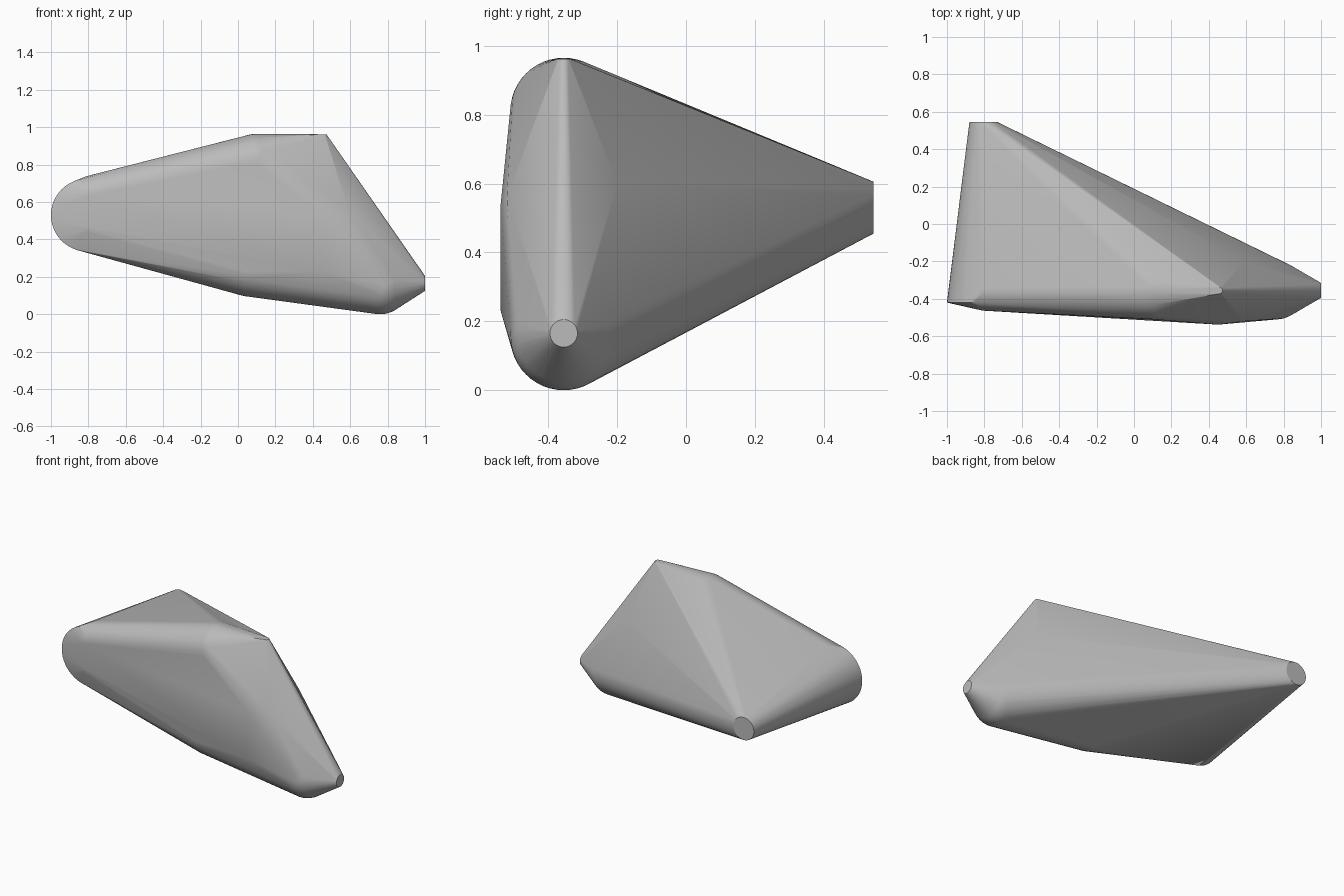
import bpy, bmesh, math
from mathutils import Vector, Matrix

cube = bpy.data.objects.get("Cube")
if cube:
    bpy.data.objects.remove(cube, do_unlink=True)

MID = -0.355          # depth of the main ridge plane
SEGMENTS = 48
bm = bmesh.new()


def disc(centre, radius, axis):
    """Circle of points facing along the given axis."""
    turn = Vector(axis).to_track_quat('Z', 'Y').to_matrix().to_4x4()
    bmesh.ops.create_circle(bm, segments=SEGMENTS, radius=radius,
                            matrix=Matrix.Translation(centre) @ turn)


def ball(centre, radius):
    bmesh.ops.create_uvsphere(bm, u_segments=SEGMENTS, v_segments=SEGMENTS // 2,
                              radius=radius, matrix=Matrix.Translation(centre))


X, Y, Z = (1, 0, 0), (0, 1, 0), (0, 0, 1)

# Tapered rear boom and its broad rounded front end
disc((-0.805, 0.545, 0.53), 0.075, Y)
disc((-0.805, -0.42, 0.53), 0.195, Y)

# Narrow side nose
disc((-0.81, MID, 0.63), 0.108, X)
disc((-0.81, MID, 0.47), 0.108, X)

# Rounded middle shoulders
ball((0.1, MID, 0.81), 0.155)
ball((0.06, MID, 0.25), 0.155)

# Lower side tip
ball((0.76, MID, 0.155), 0.155)
disc((1.0, MID, 0.165), 0.04, X)

# Upper tip
disc((0.455, MID, 0.962), 0.018, Z)

# Faceted cheek corners, front and back
for corner in ((0.59, -0.2, 0.6), (0.59, -0.52, 0.56),
               (0.45, -0.538, 0.54), (0.45, -0.538, 0.23)):
    bm.verts.new(corner)

# Wrap everything in one taut shell
loose = [f for f in bm.faces]
bmesh.ops.delete(bm, geom=loose, context='FACES_ONLY')
bmesh.ops.delete(bm, geom=list(bm.edges), context='EDGES_FACES')
hull = bmesh.ops.convex_hull(bm, input=list(bm.verts), use_existing_faces=False)
inside = [v for v in bm.verts if not v.link_faces]
bmesh.ops.delete(bm, geom=inside, context='VERTS')
bmesh.ops.dissolve_limit(bm, angle_limit=math.radians(0.5),
                         verts=list(bm.verts), edges=list(bm.edges))
bmesh.ops.recalc_face_normals(bm, faces=list(bm.faces))

mesh = bpy.data.meshes.new("hull_shell")
bm.to_mesh(mesh)
bm.free()
shell = bpy.data.objects.new("hull_shell", mesh)
bpy.context.collection.objects.link(shell)

# Plain grey finish
grey = bpy.data.materials.new("plain_grey")
grey.use_nodes = True
grey.diffuse_color = (0.5, 0.5, 0.5, 1)
grey.node_tree.nodes["Principled BSDF"].inputs["Base Color"].default_value = (0.5, 0.5, 0.5, 1)
mesh.materials.append(grey)

bpy.ops.object.select_all(action='DESELECT')
shell.select_set(True)
bpy.context.view_layer.objects.active = shell
bpy.ops.object.shade_smooth_by_angle(angle=math.radians(12))
